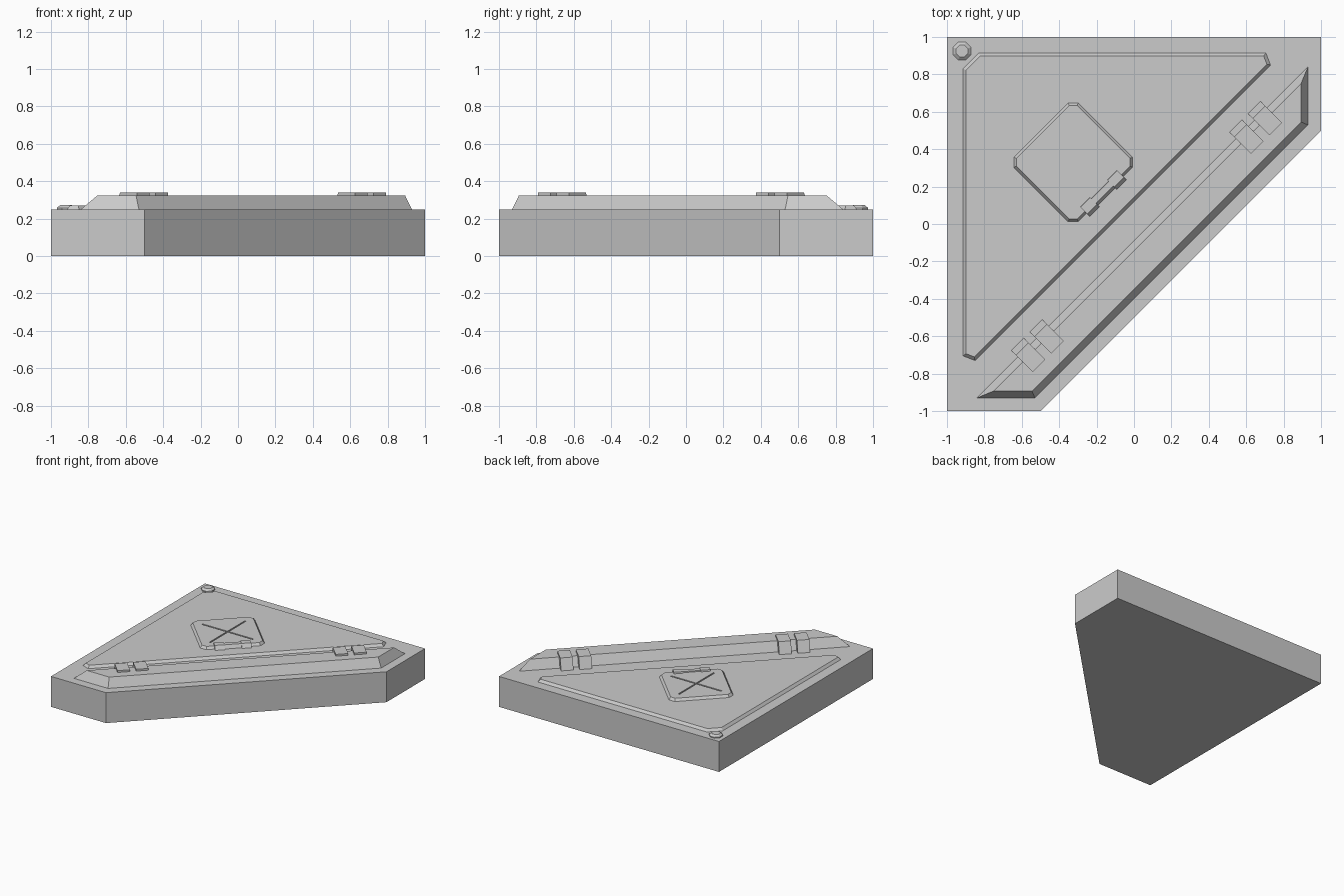
import bpy, bmesh, math
from mathutils import Vector

if "Cube" in bpy.data.objects:
    bpy.data.objects.remove(bpy.data.objects["Cube"])

R = math.sqrt(0.5)
ALONG = Vector((R, R, 0))     # along the diagonal
ACROSS = Vector((R, -R, 0))   # from the square corner towards the cut side


def inset(pts, d):
    """Offset a convex counter-clockwise outline inwards by d."""
    v = [Vector(p) for p in pts]
    out = []
    for i, p in enumerate(v):
        e1 = (p - v[i - 1]).normalized()
        e2 = (v[(i + 1) % len(v)] - p).normalized()
        n1, n2 = Vector((-e1.y, e1.x)), Vector((-e2.y, e2.x))
        out.append(p + (n1 + n2) * d / (1 + n1.dot(n2)))
    return out


def loft(name, loops):
    """Closed solid through a list of equal-length loops."""
    bm = bmesh.new()
    rings = [[bm.verts.new(p) for p in loop] for loop in loops]
    n = len(rings[0])
    bm.faces.new(rings[0])
    bm.faces.new(rings[-1])
    for a, b in zip(rings, rings[1:]):
        for i in range(n):
            j = (i + 1) % n
            bm.faces.new((a[i], a[j], b[j], b[i]))
    bmesh.ops.recalc_face_normals(bm, faces=bm.faces)
    mesh = bpy.data.meshes.new(name)
    bm.to_mesh(mesh)
    bm.free()
    ob = bpy.data.objects.new(name, mesh)
    bpy.context.collection.objects.link(ob)
    return ob


def slab(name, pts, z0, z1, d=0.0):
    """Outline raised from z0 to z1 with its top inset by d."""
    return loft(name, [[(x, y, z0) for x, y in pts],
                       [(p.x, p.y, z1) for p in inset(pts, d)]])


def strip(name, profile, t0, t1):
    """Profile of (across, z) points swept along the diagonal."""
    return loft(name, [[ACROSS * s + ALONG * t + Vector((0, 0, z)) for s, z in profile]
                       for t in (t0, t1)])


# Base block
slab("base", [(-1, -1), (-.5, -1), (1, .5), (1, 1), (-1, 1)], 0, .25)

# Parapet ridge beside the cut side
slab("ridge", [(-.84, -.93), (-.53, -.93), (.93, .53), (.93, .84)], .25, .325, .037)

# Triangular raised panel with clipped corners
slab("panel", [(-.915, -.705), (-.85, -.73), (.73, .85), (.705, .915),
               (-.83, .915), (-.915, .83)], .25, .27, .017)

# Clamps folded over the ridge, two pairs mirrored along the diagonal
clamp = [(.014, .25), (.05, .34), (.177, .34), (.177, .31), (.11, .25)]
for side in (-1, 1):
    for t in (.755, .895):
        strip("clamp", clamp, side * (t - .047), side * (t + .047))

# Diamond hatch with clipped corners and a cross groove
cx, cy, r, c = -.325, .33, .325, .03
hatch = slab("hatch", [(cx + r, cy - c), (cx + r, cy + c), (cx + c, cy + r), (cx - c, cy + r),
                       (cx - r, cy + c), (cx - r, cy - c), (cx - c, cy - r), (cx + c, cy - r)],
             .26, .29, .022)
for w, h in ((.23, .006), (.006, .23)):
    cut = slab("groove_cutter", [(cx - w, cy - h), (cx + w, cy - h),
                                 (cx + w, cy + h), (cx - w, cy + h)], .282, .3)
    cut.hide_render = True
    cut.hide_viewport = True
    mod = hatch.modifiers.new("groove", "BOOLEAN")
    mod.operation = "DIFFERENCE"
    mod.object = cut

# Hatch hinge: two knuckles and a slimmer middle
knuckle = [(-.272, .27), (-.265, .302), (-.215, .302), (-.195, .27)]
pin = [(-.262, .27), (-.257, .298), (-.222, .298), (-.207, .27)]
for side in (-1, 1):
    strip("hatch_knuckle", knuckle, side * .065, side * .138)
strip("hatch_pin", pin, -.065, .065)

# Corner stud
ring = lambda rad, z: [(-.92 + rad * math.cos((i + .5) * math.pi / 4),
                        .925 + rad * math.sin((i + .5) * math.pi / 4), z) for i in range(8)]
loft("corner_stud", [ring(.052, .25), ring(.052, .258), ring(.034, .272)])
